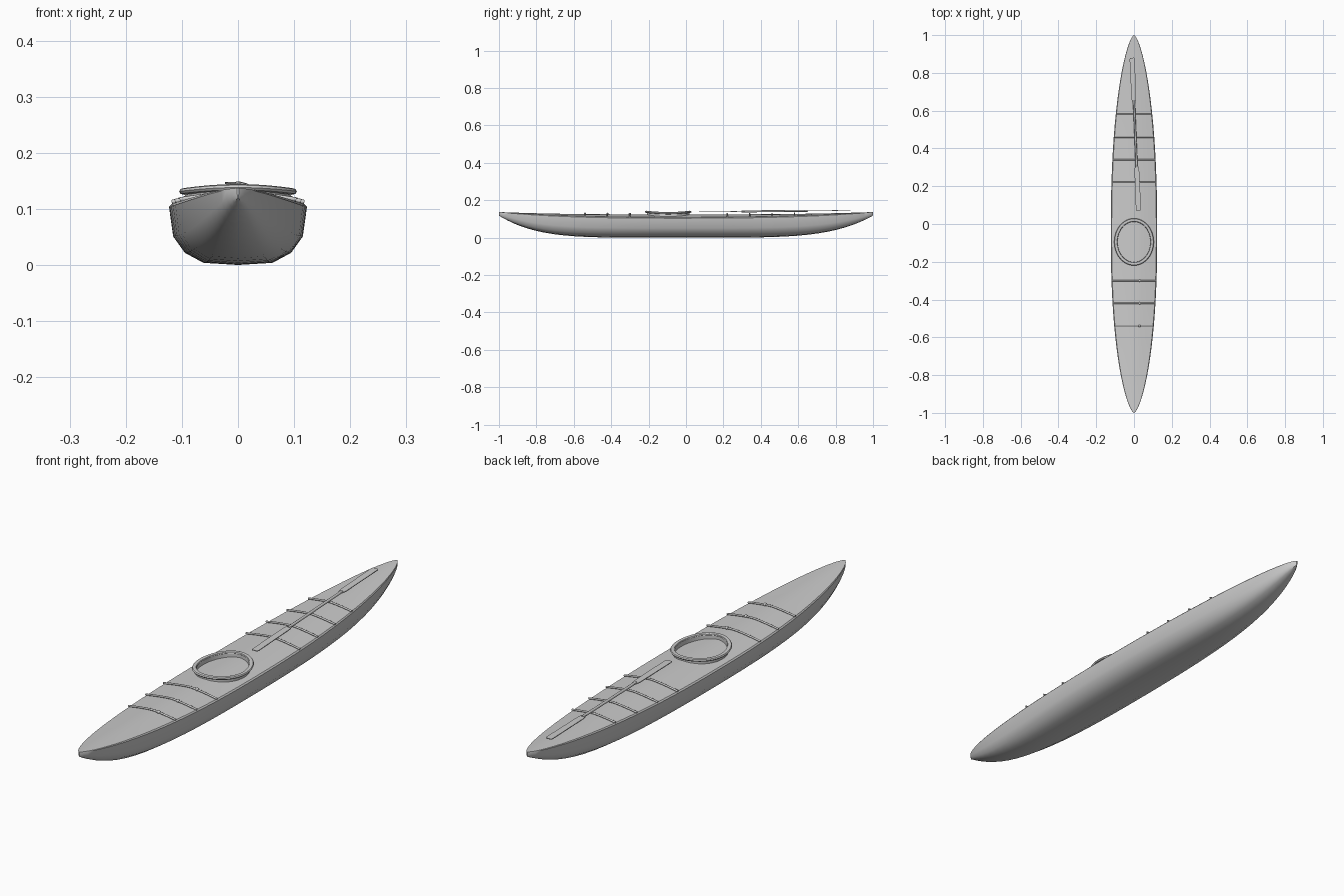
import bpy, math
from mathutils import Vector

if "Cube" in bpy.data.objects:
    bpy.data.objects.remove(bpy.data.objects["Cube"])


def make(name, verts, faces, angle=35):
    me = bpy.data.meshes.new(name)
    me.from_pydata(verts, [], faces)
    me.validate()
    ob = bpy.data.objects.new(name, me)
    bpy.context.collection.objects.link(ob)
    bpy.ops.object.select_all(action='DESELECT')
    ob.select_set(True)
    bpy.context.view_layer.objects.active = ob
    bpy.ops.object.mode_set(mode='EDIT')
    bpy.ops.mesh.select_all(action='SELECT')
    bpy.ops.mesh.normals_make_consistent(inside=False)
    bpy.ops.object.mode_set(mode='OBJECT')
    bpy.ops.object.shade_smooth_by_angle(angle=math.radians(angle))
    return ob


def loft(name, rings, caps=True, close=False, angle=35):
    # skin a list of equal closed rings
    n, m = len(rings[0]), len(rings)
    verts = [p for r in rings for p in r]
    faces = []
    for i in range(m if close else m - 1):
        a, b = i * n, ((i + 1) % m) * n
        for j in range(n):
            k = (j + 1) % n
            faces.append((a + j, a + k, b + k, b + j))
    if caps and not close:
        faces += [tuple(range(n)), tuple(range((m - 1) * n, m * n))]
    return make(name, verts, faces, angle)


# hull lines: station, half beam, keel, sheer and deck height
def station(y):
    return min(1, abs(y + 0.05) / (1.05 if y > -0.05 else 0.95))


def beam(y):
    return max(0.0015, 0.123 * (1 - station(y) ** 2.3) ** 0.65)


def sheer(y):
    return 0.108 + 0.029 * station(y) ** 2.5


def deck(x, y):
    u = min(1, abs(x) / beam(y))
    return sheer(y) + 0.017 * (1 - station(y) ** 2) * (1 - u ** 1.4)


# hull with deck
side = [(0.5, 0.035), (0.77, 0.2), (0.94, 0.47), (1.0, 0.96)]
rings = []
N = 40
for i in range(N + 1):
    y = -math.cos(math.pi * i / N)
    w, top = beam(y), sheer(y)
    keel = 0.118 * station(y) ** 5
    half = [(w * a, y, keel + (top - keel) * b) for a, b in side]
    half += [(w * a, y, deck(w * a, y)) for a in (0.96, 0.65, 0.33)]
    ring = [(0, y, keel)] + half + [(0, y, deck(0, y))]
    ring += [(-p[0], p[1], p[2]) for p in reversed(half)]
    rings.append(ring)
loft("hull", rings)

# cockpit rim and the coaming wall beneath it
CY = -0.095


def oval(name, rx, ry, profile):
    rings = []
    for i in range(48):
        a = 2 * math.pi * i / 48
        c, s = math.cos(a), math.sin(a)
        rings.append([((rx + d) * c, CY + (ry + d) * s, 0.138 - 0.007 * c * c + h)
                      for d, h in profile])
    loft(name, rings, close=True)


oval("cockpit_rim", 0.096, 0.116,
     [(0.009 * math.cos(k * math.pi / 4), 0.006 * math.sin(k * math.pi / 4)) for k in range(8)])
oval("coaming_wall", 0.091, 0.111,
     [(-0.003, 0.003), (0.003, 0.003), (0.003, -0.018), (-0.003, -0.018)])


# deck lines, each with a small bead
def tube(name, path, r, sides=8):
    rings = []
    for i, p in enumerate(path):
        d = (path[min(i + 1, len(path) - 1)] - path[max(i - 1, 0)]).normalized()
        u = d.cross(Vector((0, 0, 1))).normalized()
        v = u.cross(d)
        rings.append([p + r * (math.cos(2 * math.pi * k / sides) * u
                               + math.sin(2 * math.pi * k / sides) * v)
                      for k in range(sides)])
    loft(name, rings, angle=50)


for n, y in enumerate((-0.54, -0.42, -0.30, 0.22, 0.34, 0.46, 0.58)):
    w = beam(y) * 0.99
    tube(f"deck_line_{n}",
         [Vector((w * k / 8, y, deck(w * k / 8, y) + 0.003)) for k in range(-8, 9)], 0.0038)
    if y < 0:
        bpy.ops.mesh.primitive_uv_sphere_add(segments=12, ring_count=8, radius=0.0065,
                                             location=(0.03, y, deck(0.03, y) + 0.004))
        bpy.context.object.name = f"bead_{n}"
        bpy.ops.object.shade_smooth()

# paddle lying on the foredeck
A, B = Vector((0.024, 0.07, 0.138)), Vector((-0.01, 0.88, 0.146))
axis = B - A
across = Vector((axis.y, -axis.x, 0)).normalized()
tube("paddle_shaft", [A + axis * 0.28, A + axis * 0.5, A + axis * 0.72], 0.0055, 10)
for name, ts in (("rear_blade", (0, 0.01, 0.27, 0.31)), ("front_blade", (1, 0.99, 0.73, 0.69))):
    rings = []
    for t, w in zip(ts, (0.011, 0.0135, 0.0125, 0.004)):
        c = A + axis * t
        rings.append([c + across * sx * w + Vector((0, 0, sz * 0.0015))
                      for sx, sz in ((-1, -1), (1, -1), (1, 1), (-1, 1))])
    loft(name, rings)
